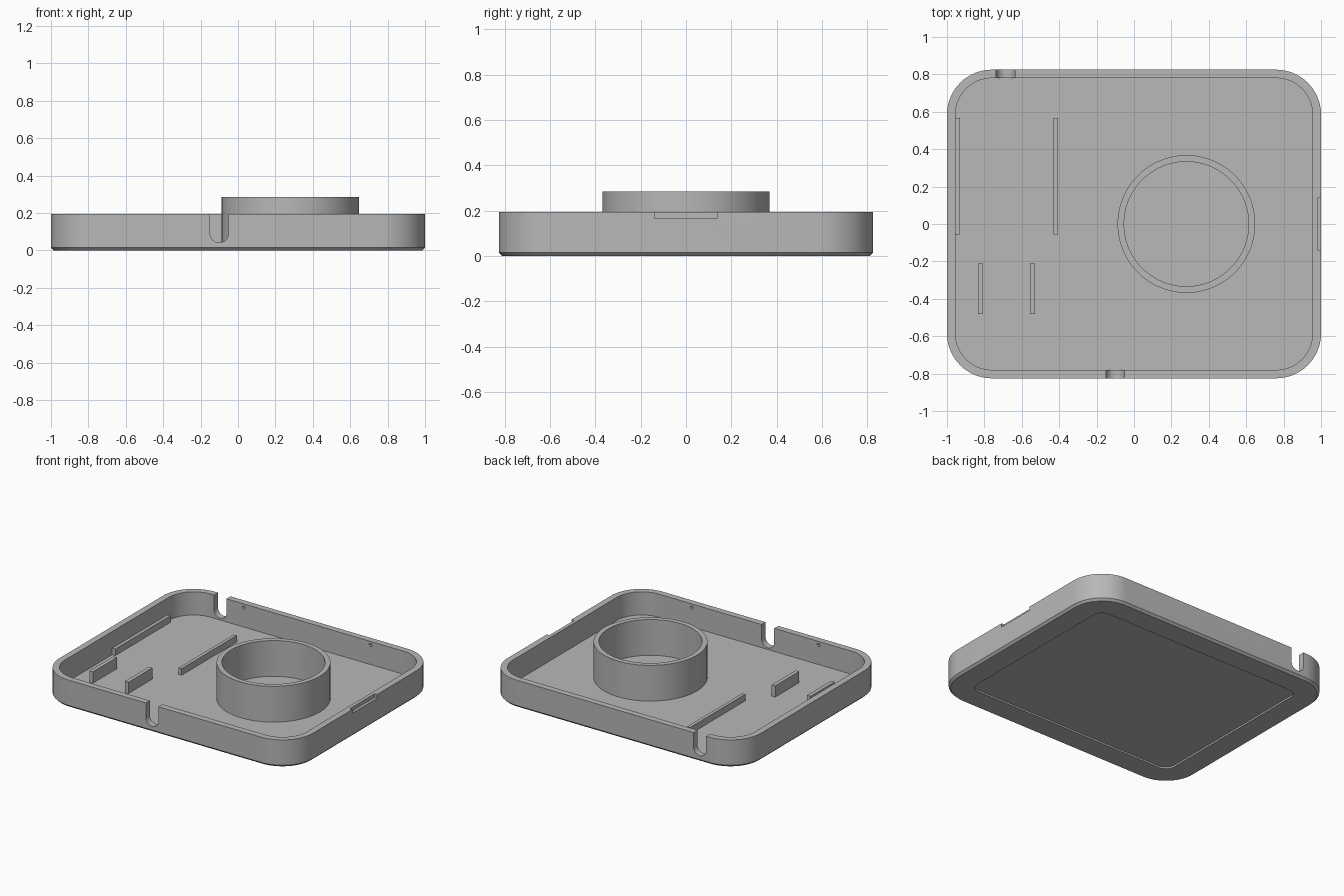
import bpy
import bmesh
import math
from mathutils import Matrix, Vector

cube = bpy.data.objects.get("Cube")
if cube:
    bpy.data.objects.remove(cube, do_unlink=True)

GREY = (0.48, 0.48, 0.48, 1)
grey = bpy.data.materials.new("plain grey")
grey.use_nodes = True
grey.diffuse_color = GREY
grey.node_tree.nodes["Principled BSDF"].inputs["Base Color"].default_value = GREY

HALF_X, HALF_Y, RADIUS = 1.0, 0.825, 0.24
FLOOR, RIM, WALL = 0.03, 0.195, 0.045


def finish(name, bm):
    bmesh.ops.recalc_face_normals(bm, faces=bm.faces)
    mesh = bpy.data.meshes.new(name)
    bm.to_mesh(mesh)
    bm.free()
    obj = bpy.data.objects.new(name, mesh)
    bpy.context.collection.objects.link(obj)
    mesh.materials.append(grey)
    return obj


def smooth(obj):
    bpy.ops.object.select_all(action='DESELECT')
    obj.select_set(True)
    bpy.context.view_layer.objects.active = obj
    bpy.ops.object.shade_smooth_by_angle(angle=math.radians(30))


def rounded_rectangle(inset, z, steps=16):
    """Points of the tray outline, moved inward by inset."""
    points = []
    for i, (sx, sy) in enumerate([(1, 1), (-1, 1), (-1, -1), (1, -1)]):
        for k in range(steps + 1):
            a = (i + k / steps) * math.pi / 2
            r = RADIUS - inset
            points.append(Vector((sx * (HALF_X - RADIUS) + r * math.cos(a),
                                  sy * (HALF_Y - RADIUS) + r * math.sin(a), z)))
    return points


def loft(name, loops, closed=False):
    """Skin a stack of equal loops, capping both ends unless closed."""
    bm = bmesh.new()
    rows = [[bm.verts.new(p) for p in loop] for loop in loops]
    if not closed:
        bm.faces.new(rows[0])
        bm.faces.new(rows[-1])
    pairs = list(zip(rows, rows[1:])) + ([(rows[-1], rows[0])] if closed else [])
    n = len(rows[0])
    for a, b in pairs:
        for i in range(n):
            j = (i + 1) % n
            bm.faces.new((a[i], a[j], b[j], b[i]))
    return finish(name, bm)


def box(name, x0, x1, y0, y1, z0, z1):
    bm = bmesh.new()
    bmesh.ops.create_cube(bm, size=1)
    bmesh.ops.scale(bm, vec=(x1 - x0, y1 - y0, z1 - z0), verts=bm.verts)
    bmesh.ops.translate(bm, vec=((x0 + x1) / 2, (y0 + y1) / 2, (z0 + z1) / 2), verts=bm.verts)
    return finish(name, bm)


def u_cutter(x, y, r=0.05, bottom=0.042):
    """Round-bottomed slot running through a wall along y."""
    arc = [math.pi + math.pi * k / 20 for k in range(21)]
    profile = [(x + r * math.cos(a), bottom + r + r * math.sin(a)) for a in arc]
    profile += [(x + r, 0.3), (x - r, 0.3)]
    return loft("slot_cutter", [[Vector((px, y + d, pz)) for px, pz in profile]
                                for d in (-0.04, 0.04)])


def hole_cutter(x, y):
    bm = bmesh.new()
    bmesh.ops.create_cone(bm, segments=16, cap_ends=True, radius1=0.011, radius2=0.011, depth=0.04,
                          matrix=Matrix.Translation((x, y, 0.168)) @ Matrix.Rotation(math.pi / 2, 4, 'X'))
    return finish("hole_cutter", bm)


def cut(obj, cutter):
    mod = obj.modifiers.new("cut", 'BOOLEAN')
    mod.operation = 'DIFFERENCE'
    mod.solver = 'EXACT'
    mod.object = cutter
    bpy.context.view_layer.objects.active = obj
    bpy.ops.object.modifier_apply(modifier=mod.name)
    bpy.data.objects.remove(cutter, do_unlink=True)


# Tray: recessed underside, chamfer, outer wall, rim, inner wall, floor
section = [(0.17, 0.012), (0.17, 0), (0.015, 0), (0, 0.015),
           (0, RIM), (WALL, RIM), (WALL, FLOOR)]
tray = loft("tray", [rounded_rectangle(i, z) for i, z in section])

# Cable slots in the front and back walls
wall_mid = HALF_Y - WALL / 2
cut(tray, u_cutter(-0.1, -wall_mid))
cut(tray, u_cutter(-0.687, wall_mid))

# Shallow pry notch on the outside of the left wall
cut(tray, box("notch_cutter", 0.98, 1.1, -0.14, 0.14, 0.168, 0.3))

# Small snap dimples on the inner faces of the long walls
for x in (-0.5, 0.5):
    for side in (-1, 1):
        cut(tray, hole_cutter(x, side * (HALF_Y - WALL)))
smooth(tray)

# Round collar standing on the floor
def circle(r, z, n=96):
    return [Vector((0.28 + r * math.cos(math.tau * k / n), r * math.sin(math.tau * k / n), z))
            for k in range(n)]


collar = loft("collar", [circle(0.368, FLOOR - 0.005), circle(0.368, 0.285),
                         circle(0.333, 0.285), circle(0.333, FLOOR - 0.005)], closed=True)
smooth(collar)

# Board retaining ribs: a long low pair and a short tall pair
for side, x in (("right", -0.942), ("left", -0.418)):
    box("long_rib_" + side, x - 0.012, x + 0.012, -0.055, 0.567, FLOOR - 0.005, 0.077)
for side, x in (("right", -0.821), ("left", -0.542)):
    box("short_rib_" + side, x - 0.014, x + 0.014, -0.482, -0.212, FLOOR - 0.005, 0.11)
